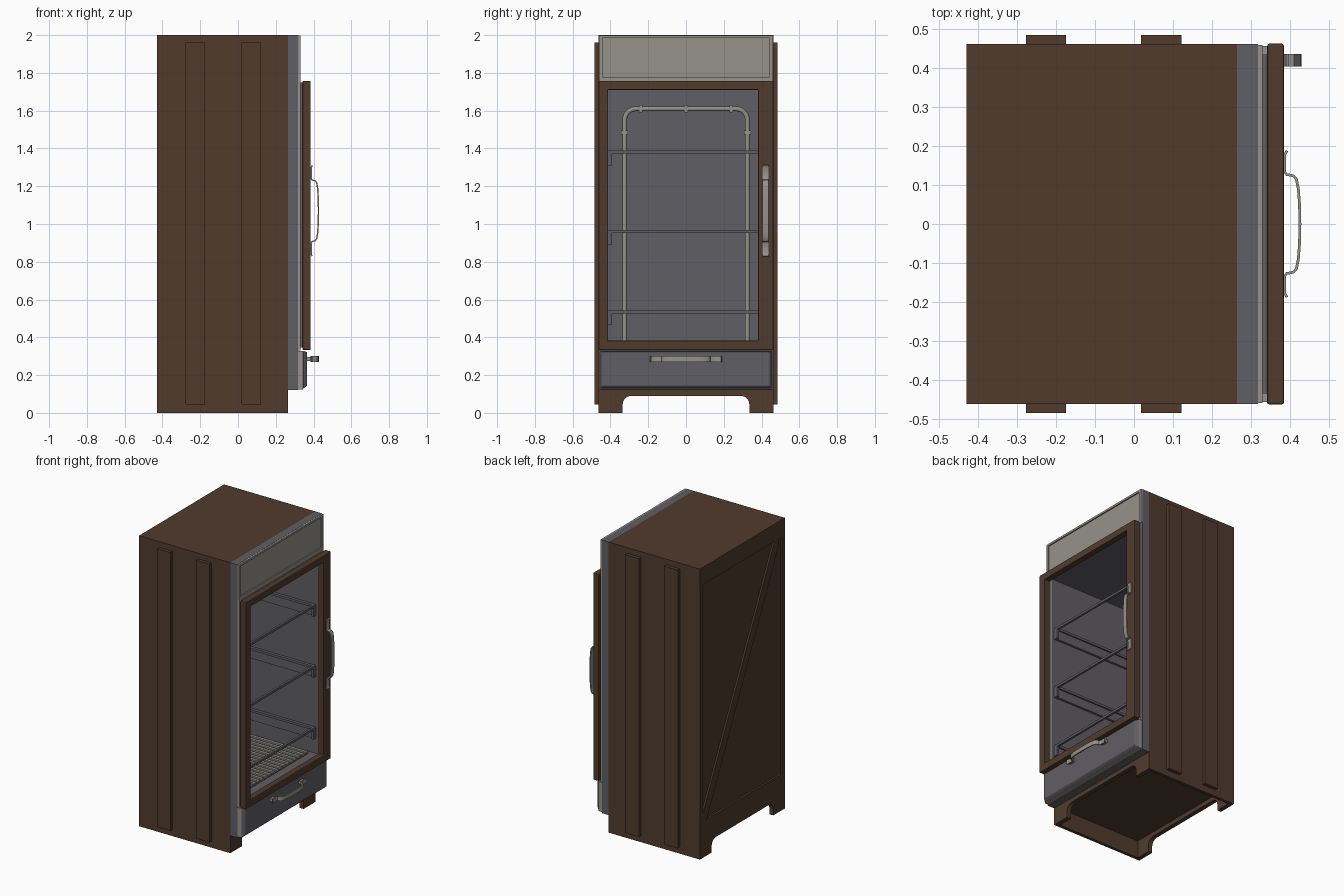
import bpy, bmesh, math
from mathutils import Vector

if "Cube" in bpy.data.objects:
    bpy.data.objects.remove(bpy.data.objects["Cube"])

def material(name, rgb):
    m = bpy.data.materials.new(name)
    m.diffuse_color = (*rgb, 1)
    m.use_nodes = True
    m.node_tree.nodes["Principled BSDF"].inputs["Base Color"].default_value = m.diffuse_color
    return m

BROWN = material("dark_brown_wood", (0.082, 0.044, 0.027))
GREY = material("enamel_grey", (0.118, 0.112, 0.126))
LIGHT = material("pale_metal", (0.30, 0.29, 0.255))

def finish(name, bm, mat, bevel=0, recalc=True):
    if recalc:
        bmesh.ops.recalc_face_normals(bm, faces=bm.faces[:])
    me = bpy.data.meshes.new(name)
    bm.to_mesh(me)
    bm.free()
    me.materials.append(mat)
    ob = bpy.data.objects.new(name, me)
    bpy.context.collection.objects.link(ob)
    if bevel:
        b = ob.modifiers.new("bevel", 'BEVEL')
        b.width, b.segments = bevel, 2
    return ob

def place(axis, d, u, v):
    """depth d on the axis, u and v on the two remaining axes in xyz order"""
    c = [u, v]
    c.insert("xyz".index(axis), d)
    return Vector(c)

def box(name, x, y, z, mat, bevel=0):
    bm = bmesh.new()
    bmesh.ops.create_cube(bm, size=1)
    for v in bm.verts:
        v.co = Vector(r[0] if c < 0 else r[1] for c, r in zip(v.co, (x, y, z)))
    return finish(name, bm, mat, bevel)

def prism(name, axis, depth, pts, mat):
    bm = bmesh.new()
    f = bm.faces.new([bm.verts.new(place(axis, depth[0], *p)) for p in pts])
    new = bmesh.ops.extrude_face_region(bm, geom=[f])["geom"]
    move = place(axis, depth[1] - depth[0], 0, 0)
    bmesh.ops.translate(bm, vec=move, verts=[g for g in new if isinstance(g, bmesh.types.BMVert)])
    return finish(name, bm, mat)

def ring(name, axis, depth, outer, inner, mat, bevel=0):
    """rectangular frame; outer and inner are (u0, u1, v0, v1)"""
    bm = bmesh.new()
    loops = []
    for d, r in ((depth[0], outer), (depth[1], outer), (depth[1], inner), (depth[0], inner)):
        u0, u1, v0, v1 = r
        loops.append([bm.verts.new(place(axis, d, *p)) for p in ((u0, v0), (u1, v0), (u1, v1), (u0, v1))])
    for k in range(4):
        a, b = loops[k], loops[(k + 1) % 4]
        for i in range(4):
            j = (i + 1) % 4
            bm.faces.new((a[i], a[j], b[j], b[i]))
    return finish(name, bm, mat, bevel)

# Wooden cabinet shell
for s, side in ((-1, "left"), (1, "right")):
    box(f"{side}_side_panel", (-0.40, 0.265), sorted((s * 0.44, s * 0.462)), (0, 2), BROWN)
    for i, x in enumerate(((-0.277, -0.175), (0.018, 0.122))):
        box(f"{side}_batten_{i + 1}", x, sorted((s * 0.46, s * 0.485)), (0.045, 1.96), BROWN)
box("top_panel", (-0.40, 0.265), (-0.44, 0.44), (1.97, 2), BROWN)
box("bottom_panel", (-0.40, 0.265), (-0.44, 0.44), (0.12, 0.14), BROWN)

# Back with recessed panel and diagonal brace
ring("back_frame", "x", (-0.43, -0.40), (-0.462, 0.462, 0.12, 2), (-0.43, 0.43, 0.25, 1.88), BROWN)
box("back_panel", (-0.417, -0.40), (-0.43, 0.43), (0.25, 1.88), BROWN)
prism("back_brace", "x", (-0.429, -0.417),
      [(0.43, 0.25), (0.43, 0.30), (-0.35, 1.88), (-0.395, 1.88), (-0.395, 1.83), (0.385, 0.25)], BROWN)

# Arched foot boards front and back
def arch(half):
    r, inner, top = 0.045, 0.335, 0.09
    arc = [(inner - r + r * math.cos(a), top - r + r * math.sin(a))
           for a in (math.pi / 2 * i / 6 for i in range(7))]
    right = [(half, 0.12), (half, 0), (inner, 0)] + arc
    return right + [(-y, z) for y, z in reversed(right)]

prism("back_foot_board", "x", (-0.43, -0.40), arch(0.462), BROWN)
prism("front_foot_board", "x", (0.235, 0.265), arch(0.44), BROWN)

# Grey inner liner, open towards the door
bm = bmesh.new()
bmesh.ops.create_cube(bm, size=1)
bmesh.ops.delete(bm, geom=[f for f in bm.faces if f.normal.x > 0.9], context='FACES')
for v in bm.verts:
    v.co = Vector(((-0.385 if v.co.x < 0 else 0.27), 0.84 * v.co.y, 1.05 + 1.38 * v.co.z))
bmesh.ops.reverse_faces(bm, faces=bm.faces[:])
finish("inner_liner", bm, GREY, recalc=False)

# Face frame, seal and header
OPEN = (-0.42, 0.42, 0.36, 1.74)
ring("face_frame", "x", (0.265, 0.318), (-0.462, 0.462, 0.12, 2), OPEN, GREY)
ring("door_landing", "x", (0.318, 0.33), (-0.457, 0.457, 0.33, 1.76), OPEN, LIGHT)
ring("door_seal", "x", (0.33, 0.342), (-0.435, 0.435, 0.345, 1.75), OPEN, GREY)
ring("header_frame", "x", (0.318, 0.33), (-0.46, 0.46, 1.76, 1.999), (-0.443, 0.443, 1.777, 1.985), LIGHT)
box("header_panel", (0.316, 0.322), (-0.445, 0.445), (1.775, 1.987), LIGHT)

# Door frame
ring("door_frame", "x", (0.342, 0.385), (-0.463, 0.463, 0.333, 1.757), (-0.413, 0.382, 0.383, 1.71), BROWN, 0.005)

# Drawer with pale sides and tapered grey front
box("drawer_body", (0.318, 0.345), (-0.457, 0.457), (0.125, 0.328), LIGHT)
bm = bmesh.new()
bmesh.ops.create_cube(bm, size=1)
for v in bm.verts:
    k = 0.015 if v.co.x > 0 else 0
    v.co = Vector((0.366 if k else 0.345, math.copysign(0.457 - k, v.co.y),
                   0.128 + k if v.co.z < 0 else 0.328 - k * 0.4))
finish("drawer_front", bm, GREY, 0.004)

# Arched strap handles: half profile is (distance along, distance out)
def handle(name, axis, centre, cross, scale, base):
    half = [(0.0, 0.042), (0.05, 0.041), (0.09, 0.038), (0.115, 0.033), (0.124, 0.025),
            (0.127, 0.008), (0.134, 0.003), (0.178, 0.003), (0.188, 0.009)]
    half = [(u * scale, o) for u, o in half]
    path = [Vector((o, u)) for u, o in half]
    path = [Vector((o, -u)) for u, o in reversed(half[1:])] + path
    left, right = [], []
    for i, p in enumerate(path):
        t = (path[min(i + 1, len(path) - 1)] - path[max(i - 1, 0)]).normalized()
        n = Vector((t.y, -t.x)) * 0.0035
        left.append(p + n)
        right.append(p - n)
    pts = [(base + p.x - 0.001, centre + p.y) for p in left + right[::-1]]
    ob = prism(name, axis, cross, pts, LIGHT)
    bpy.ops.object.select_all(action='DESELECT')
    ob.select_set(True)
    bpy.context.view_layer.objects.active = ob
    bpy.ops.object.shade_smooth_by_angle(angle=math.radians(40))

handle("door_handle", "y", 1.07, (0.405, 0.437), 1.28, 0.385)
handle("drawer_handle", "z", 0.0, (0.27, 0.30), 1.0, 0.385)
for s, n in ((-1, "left"), (1, "right")):
    box(f"drawer_handle_mount_{n}", (0.36, 0.389), sorted((s * 0.138, s * 0.178)), (0.275, 0.295), LIGHT)

# Shelves: open frames resting on side rails
for i, z in enumerate((1.38, 0.96, 0.535)):
    ring(f"shelf_{i + 1}_frame", "z", (z - 0.008, z + 0.008), (-0.34, 0.30, -0.415, 0.415),
         (-0.325, 0.285, -0.395, 0.395), GREY)
    for s, n in ((-1, "left"), (1, "right")):
        box(f"shelf_{i + 1}_{n}_rail", (-0.34, 0.30), sorted((s * 0.42, s * 0.405)), (z - 0.07, z), GREY)
        box(f"shelf_{i + 1}_{n}_stop", (0.285, 0.30), sorted((s * 0.42, s * 0.392)), (z - 0.07, z), GREY)

# Floor grille
box("grille_plate", (-0.33, 0.26), (-0.39, 0.39), (0.36, 0.366), GREY)
for i in range(20):
    y = -0.38 + 0.04 * i
    box(f"grille_bar_{i + 1}", (-0.33, 0.26), (y - 0.01, y + 0.01), (0.366, 0.376), LIGHT)

# Bent tube on the back wall, with clamps
R, W, TOP = 0.06, 0.325, 1.61
bend = [(W - R + R * math.cos(a), TOP - R + R * math.sin(a)) for a in (math.pi / 2 * i / 6 for i in range(7))]
halfpath = [(W, 0.36)] + bend
path = halfpath + [(-y, z) for y, z in reversed(halfpath)]
cu = bpy.data.curves.new("back_tube", 'CURVE')
cu.dimensions = '3D'
cu.bevel_depth, cu.bevel_resolution, cu.use_fill_caps = 0.013, 3, True
sp = cu.splines.new('POLY')
sp.points.add(len(path) - 1)
for p, (y, z) in zip(sp.points, path):
    p.co = (-0.355, y, z, 1)
cu.materials.append(LIGHT)
bpy.context.collection.objects.link(bpy.data.objects.new("back_tube", cu))
for i, y in enumerate((-0.24, 0, 0.24)):
    box(f"tube_top_clamp_{i + 1}", (-0.385, -0.339), (y - 0.01, y + 0.01), (TOP - 0.02, TOP + 0.02), LIGHT)
for i, y in enumerate((-W, W)):
    box(f"tube_side_clamp_{i + 1}", (-0.385, -0.339), (y - 0.018, y + 0.018), (1.475, 1.495), LIGHT)
